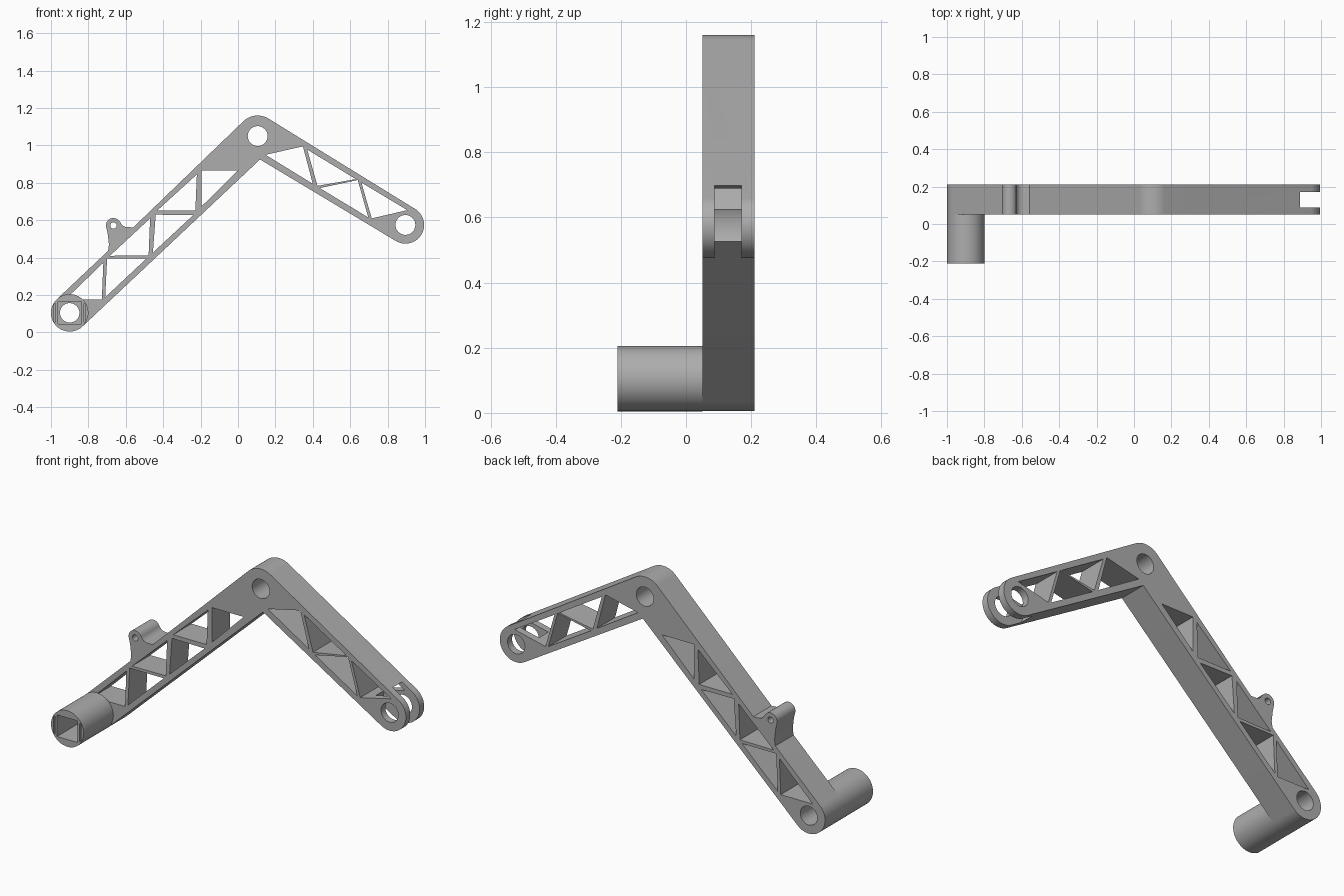
import bpy
import bmesh
from math import sin, cos, radians

if "Cube" in bpy.data.objects:
    bpy.data.objects.remove(bpy.data.objects["Cube"])

GREY = (0.42, 0.42, 0.42, 1)
mat = bpy.data.materials.new("plain_grey")
mat.use_nodes = True
mat.diffuse_color = GREY
mat.node_tree.nodes["Principled BSDF"].inputs["Base Color"].default_value = GREY

FRONT, BACK = 0.05, 0.21
FOOT, APEX, TIP, TAB = (-0.9, 0.105), (0.105, 1.05), (0.895, 0.575), (-0.666, 0.572)


def arc(c, r, a0, a1, n=32):
    """Points on an arc in the XZ plane, angles in degrees."""
    angles = [radians(a0 + (a1 - a0) * i / n) for i in range(n + 1)]
    return [(c[0] + r * cos(a), c[1] + r * sin(a)) for a in angles]


def circle(c, r):
    return arc(c, r, 0, 360, 64)[:-1]


def box(x0, x1, z0, z1):
    return [(x0, z0), (x1, z0), (x1, z1), (x0, z1)]


def prisms(name, shapes):
    """One object of flat outlines, each extruded along y."""
    bm = bmesh.new()
    for pts, y0, y1 in shapes:
        face = bm.faces.new([bm.verts.new((x, y0, z)) for x, z in pts])
        ext = bmesh.ops.extrude_face_region(bm, geom=[face], use_keep_orig=True)
        verts = [v for v in ext["geom"] if isinstance(v, bmesh.types.BMVert)]
        bmesh.ops.translate(bm, verts=verts, vec=(0, y1 - y0, 0))
    bmesh.ops.recalc_face_normals(bm, faces=bm.faces)
    me = bpy.data.meshes.new(name)
    bm.to_mesh(me)
    bm.free()
    me.materials.append(mat)
    ob = bpy.data.objects.new(name, me)
    bpy.context.collection.objects.link(ob)
    return ob


def activate(ob):
    bpy.ops.object.select_all(action='DESELECT')
    ob.select_set(True)
    bpy.context.view_layer.objects.active = ob


def cut(ob, shapes):
    cutter = prisms("cutter", shapes)
    cutter.hide_render = True
    mod = ob.modifiers.new("cut", 'BOOLEAN')
    mod.operation, mod.solver, mod.object = 'DIFFERENCE', 'EXACT', cutter
    activate(ob)
    bpy.ops.object.modifier_apply(modifier=mod.name)
    bpy.data.objects.remove(cutter)


# Bent arm outline: foot, cable tab, apex, tip, inner corner
outline = arc(FOOT, 0.1, -46.8, -226.8)
outline += [(-0.695, 0.436), (-0.69, 0.47), (-0.697, 0.53)]
outline += arc(TAB, 0.04, 190, 25, 20)
outline += arc((-0.59, 0.605), 0.042, 200, 275, 8) + [(-0.56, 0.562)]
outline += arc(APEX, 0.11, 133.2, 59)
outline += arc(TIP, 0.1, 59, -121)
outline += [(0.118, 0.925)]
arm = prisms("bent_arm", [(outline, FRONT, BACK)])

# Truss openings of the long and the short arm
triangles = [
    [(-0.195, 0.866), (0, 0.866), (-0.195, 0.674)],
    [(-0.22, 0.845), (-0.228, 0.652), (-0.432, 0.652)],
    [(-0.44, 0.63), (-0.24, 0.627), (-0.455, 0.427)],
    [(-0.47, 0.61), (-0.478, 0.412), (-0.685, 0.41)],
    [(-0.7, 0.395), (-0.49, 0.395), (-0.71, 0.188)],
    [(-0.72, 0.373), (-0.728, 0.175), (-0.925, 0.175)],
    [(0.147, 0.95), (0.347, 0.995), (0.4, 0.795)],
    [(0.37, 0.978), (0.63, 0.82), (0.425, 0.784)],
    [(0.437, 0.772), (0.64, 0.815), (0.697, 0.615)],
    [(0.66, 0.801), (0.905, 0.654), (0.715, 0.61)],
]
bores = [circle(FOOT, 0.052), circle(APEX, 0.053), circle(TIP, 0.053), circle(TAB, 0.017)]
cut(arm, [(s, FRONT - 0.1, BACK + 0.1) for s in triangles + bores])

# Fork slot at the tip
cut(arm, [(circle(TIP, 0.123), 0.088, 0.17)])

# Drum with square socket and two thin side slits
drum = prisms("drum", [(circle(FOOT, 0.1), -0.21, FRONT)])
sockets = [(box(-0.963, -0.837, 0.045, 0.165), -0.3, 0.045)]
for x in (-0.98, -0.82):
    sockets.append((box(x - 0.004, x + 0.004, 0.055, 0.155), -0.3, -0.2))
sockets.append((circle(FOOT, 0.052), 0.0, 0.1))
cut(drum, sockets[:-1])
cut(drum, sockets[-1:])

for ob in (arm, drum):
    activate(ob)
    bpy.ops.object.shade_smooth_by_angle(angle=radians(30))
